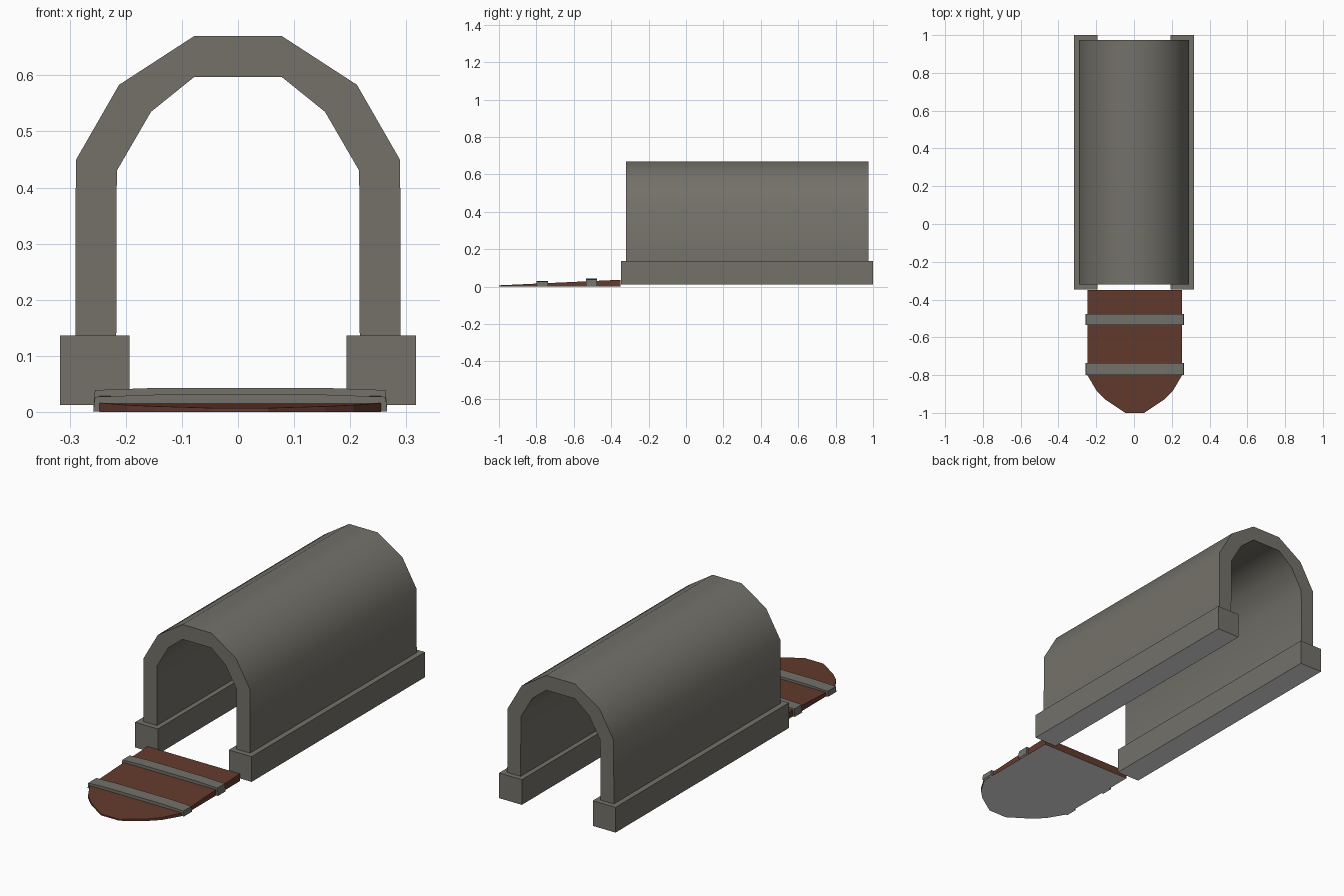
import bpy
import bmesh

if "Cube" in bpy.data.objects:
    bpy.data.objects.remove(bpy.data.objects["Cube"])


def material(name, rgb):
    m = bpy.data.materials.new(name)
    m.diffuse_color = (*rgb, 1)
    m.use_nodes = True
    m.node_tree.nodes["Principled BSDF"].inputs["Base Color"].default_value = m.diffuse_color
    return m


STONE = material("stone grey", (0.172, 0.165, 0.141))
WOOD = material("red brown wood", (0.125, 0.043, 0.026))
UNDER = material("pale underside grey", (0.80, 0.80, 0.80))


def prism(name, near, far, mat):
    """Solid between two matching outlines; ground faces get the underside colour."""
    bm = bmesh.new()
    a = [bm.verts.new(p) for p in near]
    b = [bm.verts.new(p) for p in far]
    n = len(a)
    bm.faces.new(a)
    bm.faces.new(b[::-1])
    for i in range(n):
        j = (i + 1) % n
        bm.faces.new((a[j], a[i], b[i], b[j]))
    bmesh.ops.recalc_face_normals(bm, faces=bm.faces)
    for f in bm.faces:
        f.normal_update()
        if f.normal.z < -0.95 and f.calc_center_median().z < 0.05:
            f.material_index = 1
    me = bpy.data.meshes.new(name)
    bm.to_mesh(me)
    bm.free()
    me.materials.append(mat)
    me.materials.append(UNDER)
    ob = bpy.data.objects.new(name, me)
    bpy.context.collection.objects.link(ob)
    return ob


def along_y(name, profile, y0, y1, mat):
    return prism(name, [(x, y0, z) for x, z in profile],
                 [(x, y1, z) for x, z in profile], mat)


def mirrored(pts, centre=0.0):
    """Outline closed by its own reflection in x."""
    return pts + [(2 * centre - x, v) for x, v in pts[::-1]]


# Vaulted tunnel: outer outline, then back along the inner one
outer = [(0.290, 0.135), (0.289, 0.449), (0.212, 0.583), (0.078, 0.670)]
inner = [(0.217, 0.135), (0.216, 0.430), (0.155, 0.535), (0.078, 0.597)]
arch = along_y("tunnel_vault", mirrored(outer) + mirrored(inner)[::-1], -0.32, 0.975, STONE)
bpy.context.view_layer.objects.active = arch
arch.select_set(True)
bpy.ops.object.shade_smooth_by_angle(angle=0.8)

# Plinths along both walls
for side, s in (("left", -1), ("right", 1)):
    box = [(s * 0.193, 0.012), (s * 0.317, 0.012), (s * 0.317, 0.136), (s * 0.193, 0.136)]
    along_y(side + "_plinth", box, -0.347, 1.0, STONE)

# Fallen wooden door: rounded tip, thickening towards the tunnel
DOOR_X = 0.004
half = [(DOOR_X + x, y) for x, y in
        [(0.251, -0.35), (0.251, -0.80), (0.202, -0.883), (0.152, -0.932), (0.05, -1.0)]]
outline = mirrored(half, DOOR_X)
prism("fallen_door", [(x, y, 0) for x, y in outline],
      [(x, y, 0.007 + (y + 1) * 0.046) for x, y in outline], WOOD)

# Two straps across the door, slightly crowned
for name, y0, y1, top in (("front_strap", -0.80, -0.737, 0.031),
                          ("rear_strap", -0.535, -0.477, 0.043)):
    edge = [(0.266, 0.001), (0.263, top - 0.004), (0.15, top)]
    along_y(name, mirrored(edge, DOOR_X), y0, y1, STONE)
